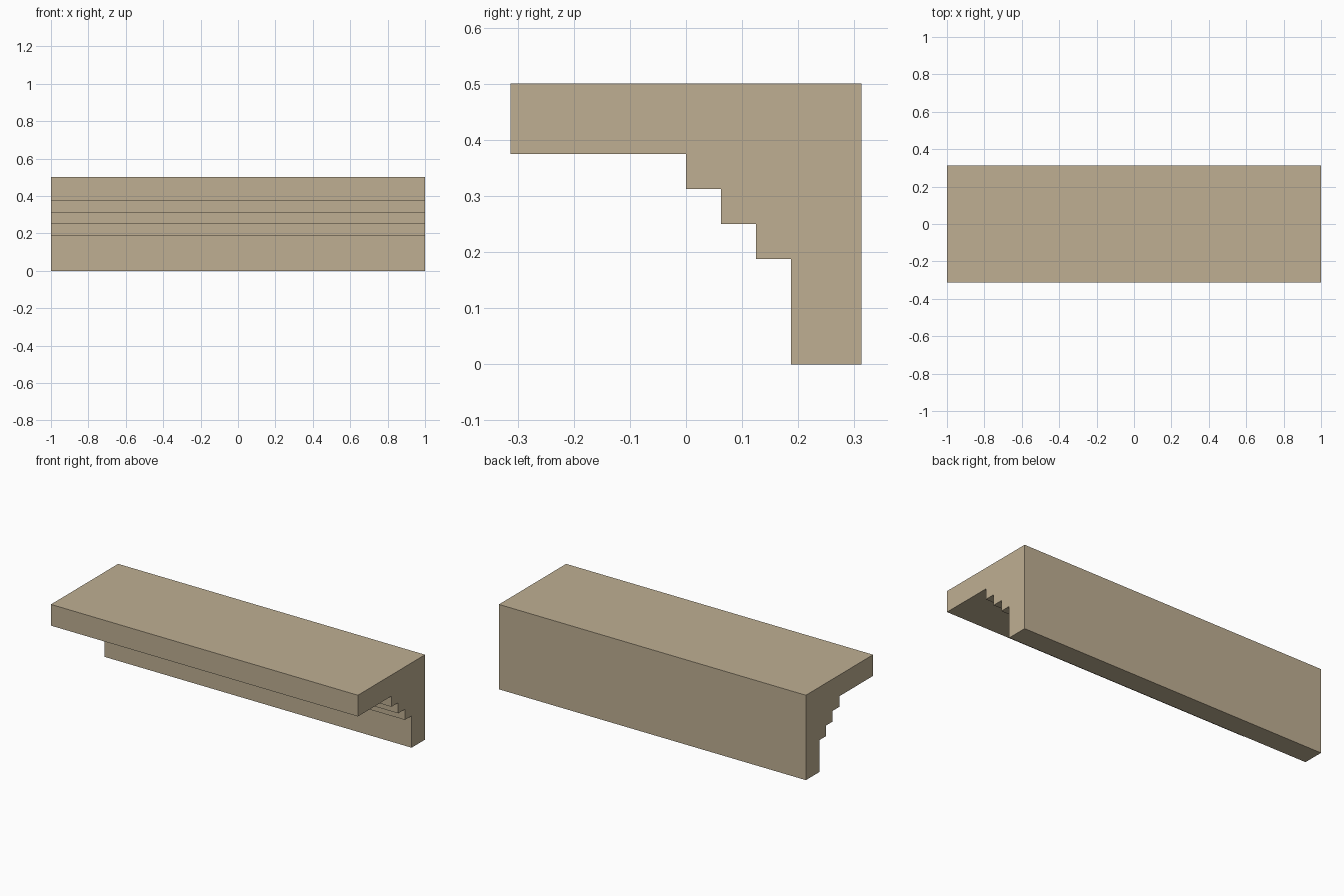
import bpy
import bmesh

cube = bpy.data.objects.get("Cube")
if cube:
    bpy.data.objects.remove(cube, do_unlink=True)

# Single sandy stone colour
SAND = (0.52, 0.43, 0.29, 1.0)
mat = bpy.data.materials.new("sandstone")
mat.use_nodes = True
mat.diffuse_color = SAND
bsdf = mat.node_tree.nodes["Principled BSDF"]
bsdf.inputs["Base Color"].default_value = SAND
bsdf.inputs["Roughness"].default_value = 0.9

HALF_LENGTH, HALF_DEPTH, HEIGHT = 1.0, 0.3125, 0.5
THICK, STEP, STEPS = 0.125, 0.0625, 3

# Side profile (y, z): back wall, top slab, then stepped corbels underneath
profile = [(HALF_DEPTH, 0), (HALF_DEPTH, HEIGHT),
           (-HALF_DEPTH, HEIGHT), (-HALF_DEPTH, HEIGHT - THICK)]
y, z = 0.0, HEIGHT - THICK
for _ in range(STEPS):
    profile += [(y, z), (y, z - STEP)]
    y, z = y + STEP, z - STEP
profile += [(y, z), (y, 0)]

# Extrude the profile along the length
bm = bmesh.new()
end = bm.faces.new([bm.verts.new((-HALF_LENGTH, py, pz)) for py, pz in profile])
result = bmesh.ops.extrude_face_region(bm, geom=[end], use_keep_orig=True)
moved = [v for v in result["geom"] if isinstance(v, bmesh.types.BMVert)]
bmesh.ops.translate(bm, verts=moved, vec=(2 * HALF_LENGTH, 0, 0))
bmesh.ops.recalc_face_normals(bm, faces=bm.faces[:])

mesh = bpy.data.meshes.new("stepped_ledge")
bm.to_mesh(mesh)
bm.free()
mesh.materials.append(mat)
ledge = bpy.data.objects.new("stepped_ledge", mesh)
bpy.context.collection.objects.link(ledge)
